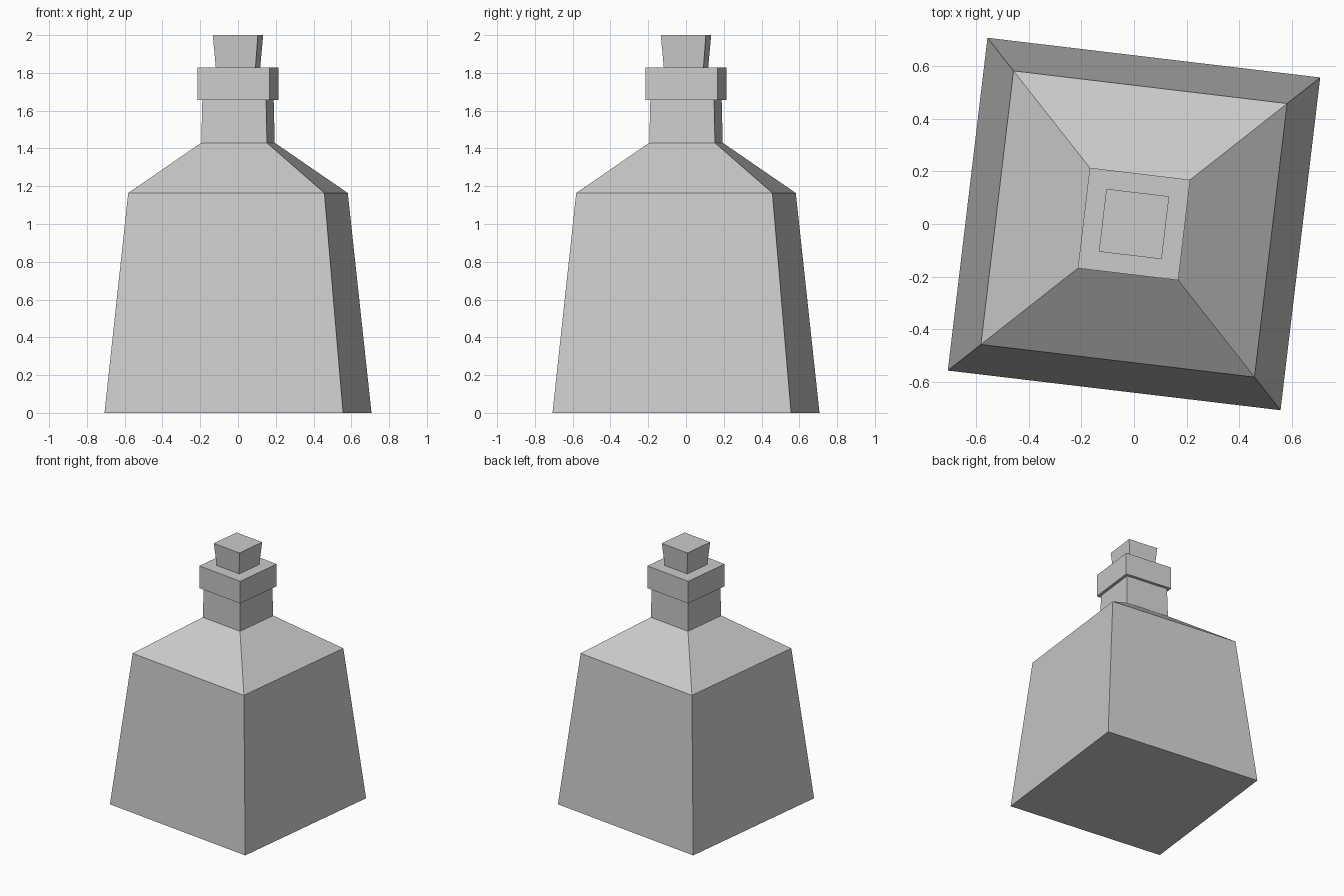
import bpy, bmesh, math

cube = bpy.data.objects.get("Cube")
if cube:
    bpy.data.objects.remove(cube, do_unlink=True)

TURN = math.radians(-6.8)

grey = bpy.data.materials.new("light_grey")
grey.use_nodes = True
grey.diffuse_color = (0.6, 0.6, 0.6, 1)
grey.node_tree.nodes["Principled BSDF"].inputs["Base Color"].default_value = (0.6, 0.6, 0.6, 1)


def square_stack(name, profile):
    """Closed solid from stacked square rings given as (half width, height)."""
    bm = bmesh.new()
    corners = ((-1, -1), (1, -1), (1, 1), (-1, 1))
    rings = [[bm.verts.new((x * h, y * h, z)) for x, y in corners] for h, z in profile]
    for low, high in zip(rings, rings[1:]):
        for i in range(4):
            j = (i + 1) % 4
            bm.faces.new((low[i], low[j], high[j], high[i]))
    bm.faces.new(reversed(rings[0]))
    bm.faces.new(rings[-1])
    bmesh.ops.recalc_face_normals(bm, faces=bm.faces)
    mesh = bpy.data.meshes.new(name)
    bm.to_mesh(mesh)
    bm.free()
    mesh.materials.append(grey)
    obj = bpy.data.objects.new(name, mesh)
    obj.rotation_euler.z = TURN
    bpy.context.collection.objects.link(obj)
    return obj


# Tapered body, sloped shoulder, neck and overhanging lip
square_stack("bottle", [
    (0.636, 0), (0.523, 1.164), (0.175, 1.43), (0.17, 1.656),
    (0.192, 1.656), (0.192, 1.828),
])

# Stopper, wider at the top
square_stack("stopper", [(0.105, 1.82), (0.12, 2.0)])
